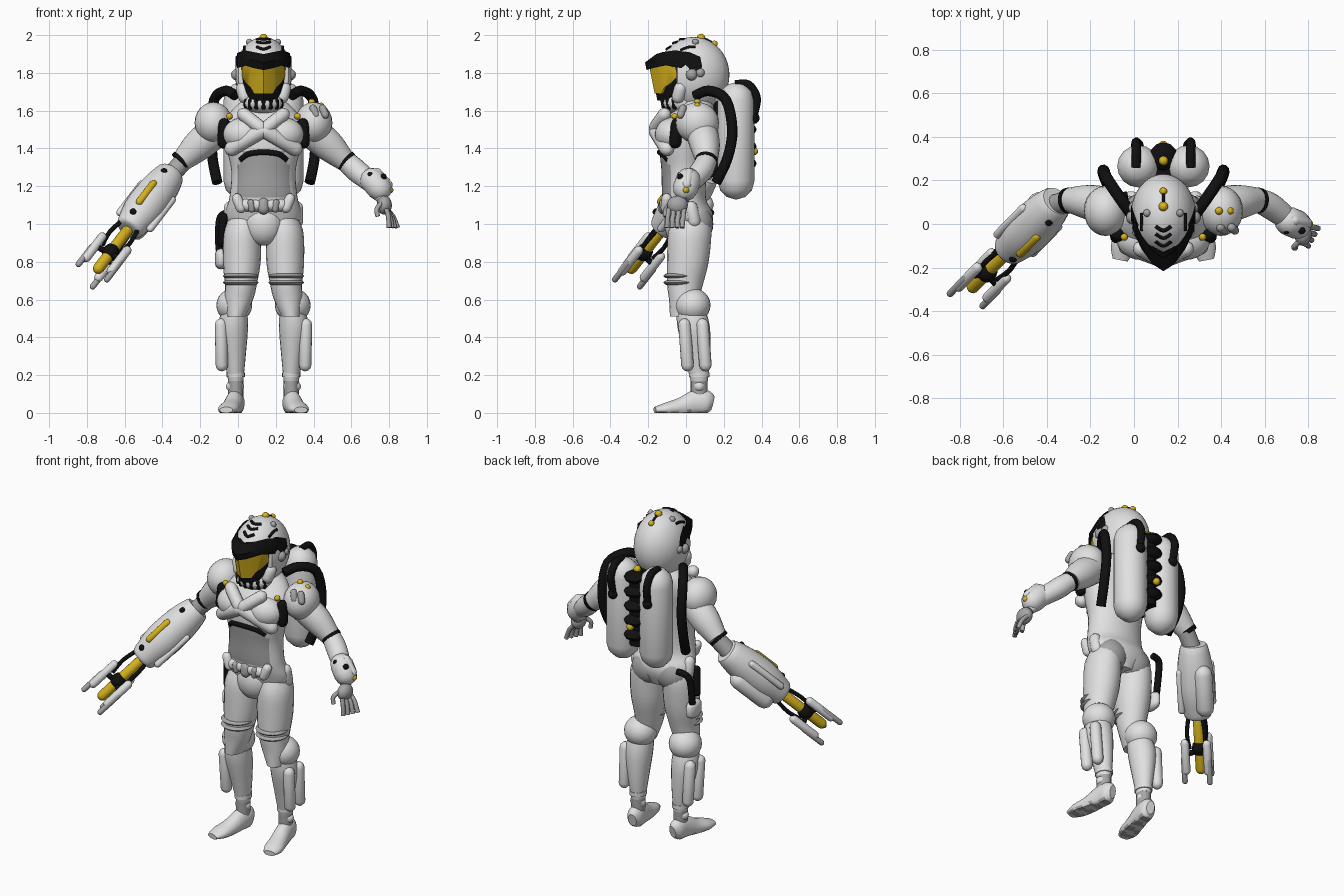
import bpy, bmesh, math
from mathutils import Vector

if "Cube" in bpy.data.objects:
    bpy.data.objects.remove(bpy.data.objects["Cube"])

C = 0.135  # x of the body's centre line
parts = []


def material(name, rgb):
    m = bpy.data.materials.new(name)
    m.use_nodes = True
    m.diffuse_color = (*rgb, 1)
    m.node_tree.nodes["Principled BSDF"].inputs["Base Color"].default_value = (*rgb, 1)
    return m


WHITE = material("white armour", (.75, .75, .75))
GREY = material("grey joints", (.38, .38, .38))
BLACK = material("black rubber", (.005, .005, .005))
GOLD = material("gold", (.68, .45, .012))


def finish(name, bm, *mats):
    bmesh.ops.recalc_face_normals(bm, faces=bm.faces)
    mesh = bpy.data.meshes.new(name)
    bm.to_mesh(mesh)
    bm.free()
    ob = bpy.data.objects.new(name, mesh)
    bpy.context.collection.objects.link(ob)
    for m in mats:
        mesh.materials.append(m)
    parts.append(ob)
    return ob


def ball(name, loc, size, mat, segments=24):
    bm = bmesh.new()
    bmesh.ops.create_uvsphere(bm, u_segments=segments, v_segments=segments // 2, radius=1)
    for v in bm.verts:
        v.co = Vector(loc) + Vector([a * b for a, b in zip(v.co, size)])
    return finish(name, bm, mat)


def dot(name, loc, r, mat):
    return ball(name, loc, (r, r, r), mat, 12)


def smooth_path(rows, steps):
    """Catmull-Rom samples through rows of numbers."""
    rows = [Vector(r) for r in rows]
    out = []
    for i in range(len(rows) - 1):
        a, b, c, d = rows[max(i - 1, 0)], rows[i], rows[i + 1], rows[min(i + 2, len(rows) - 1)]
        for k in range(steps):
            t = k / steps
            out.append(b + (c - a) * t / 2 + (a * 2 - b * 5 + c * 4 - d) * t * t / 2
                       + (b * 3 - a - c * 3 + d) * t ** 3 / 2)
    return out + [rows[-1]]


def loft(name, rows, *mats, level=False, steps=4, sides=20):
    """Skin rings (x, y, z, ra, rb); level rings stay horizontal."""
    rings = smooth_path(rows, steps)
    bm = bmesh.new()
    u, last = Vector((1, 0, 0)), None
    for i, r in enumerate(rings):
        v = Vector((0, 1, 0))
        if not level:
            ahead = Vector(rings[min(i + 1, len(rings) - 1)][:3])
            axis = (ahead - Vector(rings[max(i - 1, 0)][:3])).normalized()
            if i == 0 and abs(axis.x) > .9:
                u = Vector((0, 1, 0))
            u = (u - axis * u.dot(axis)).normalized()
            v = axis.cross(u)
        ring = []
        for k in range(sides):
            a = math.tau * k / sides
            ring.append(bm.verts.new(Vector(r[:3]) + u * r[3] * math.cos(a) + v * r[4] * math.sin(a)))
        if last:
            for k in range(sides):
                j = (k + 1) % sides
                bm.faces.new((last[k], last[j], ring[j], ring[k]))
        else:
            bm.faces.new(ring[::-1])
        last = ring
    bm.faces.new(last)
    return finish(name, bm, *mats)


def hose(name, pts, r, mat=BLACK):
    return loft(name, [(*p, r, r) for p in pts], mat, sides=10)


def pod(name, a, b, r, mat=WHITE, flat=1):
    """Round-ended bar from a to b."""
    a, b = Vector(a), Vector(b)
    d = (b - a).normalized()
    angles = [math.radians(x) for x in (3, 30, 60, 90)]
    ends = [(a + d * r * (1 - math.cos(t)), math.sin(t) * r) for t in angles]
    ends += [(b - d * r * (1 - math.cos(t)), math.sin(t) * r) for t in reversed(angles)]
    return loft(name, [(*p, q, q * flat) for p, q in ends], mat, steps=1, sides=16)


# Torso with a grey belly panel
torso = loft("torso", [(C, y, z, rx, ry) for z, y, rx, ry in (
    (.93, .03, .08, .08), (1.0, .03, .18, .11), (1.06, .02, .2, .12), (1.14, -.01, .18, .115),
    (1.28, -.01, .17, .12), (1.42, -.01, .2, .13), (1.53, .01, .21, .13), (1.62, .05, .15, .1),
    (1.67, .05, .08, .08))], WHITE, GREY, level=True, sides=40)
for f in torso.data.polygons:
    p = f.center
    if f.normal.y < -.3 and 1.15 < p.z < 1.39 - 2 * (p.x - C) ** 2 and abs(p.x - C) < .135:
        f.material_index = 1
hose("rib_trim", [(C + x, y, z) for x, y, z in (
    (-.12, -.095, 1.34), (-.08, -.125, 1.37), (0, -.14, 1.38), (.08, -.125, 1.37), (.12, -.095, 1.34))], .015)
loft("neck", [(C, .04, 1.6, .09, .09), (C, .03, 1.7, .09, .1)], BLACK)
ball("groin_plate", (C, -.03, 1.0), (.105, .085, .115), WHITE)
pod("belt_buckle", (C, -.11, 1.14), (C, -.12, 1.05), .03, GREY)
pod("belt_front", (C - .13, -.1, 1.1), (C + .13, -.1, 1.1), .033)

# Helmet, flattened where the face fits
HELM, SIZE = Vector((C, .04, 1.79)), Vector((.15, .19, .2))


def on_helmet(dx, y):
    h = 1 - (dx / SIZE.x) ** 2 - ((y - HELM.y) / SIZE.y) ** 2
    return (C + dx, y, HELM.z + SIZE.z * math.sqrt(max(h, 0)))


def curved_plate(name, columns, lift, sweep, mat):
    """Face plate from columns (dx, low z, high z), bowed around the head."""
    bm = bmesh.new()
    rows = [(-dx, lo, hi) for dx, lo, hi in columns[:0:-1]] + columns
    pairs = [[bm.verts.new((C + x, -.195 - lift + .35 * abs(x) + 7 * x * x + (1.87 - z) * .2, z))
              for z in (lo, hi)] for x, lo, hi in rows]
    faces = [bm.faces.new((a[0], b[0], b[1], a[1])) for a, b in zip(pairs, pairs[1:])]
    back = bmesh.ops.extrude_face_region(bm, geom=faces, use_keep_orig=True)["geom"]
    bmesh.ops.translate(bm, vec=sweep, verts=[g for g in back if isinstance(g, bmesh.types.BMVert)])
    return finish(name, bm, mat)


dome = ball("helmet_dome", HELM, SIZE, WHITE, 40)
for v in dome.data.vertices:
    if v.co.z < 1.87:
        v.co.y = max(v.co.y, -.05)
curved_plate("visor_frame", [(0, 1.655, 1.86), (.04, 1.655, 1.865), (.075, 1.665, 1.87), (.1, 1.71, 1.875),
                             (.125, 1.75, 1.87), (.148, 1.79, 1.845)], 0, (0, .06, .04), BLACK)
curved_plate("visor_brim", [(0, 1.815, 1.855), (.05, 1.825, 1.865), (.1, 1.84, 1.875), (.14, 1.825, 1.86)],
             .025, (0, .06, .045), BLACK)
curved_plate("visor", [(0, 1.69, 1.825), (.05, 1.69, 1.83), (.07, 1.725, 1.835), (.095, 1.75, 1.84),
                       (.113, 1.78, 1.83)], .007, (0, .009, 0), GOLD)
ball("jaw", (C, -.03, 1.64), (.11, .1, .06), WHITE)
for i in range(7):
    a = math.radians(-66 + 22 * i)
    x, y = C + .1 * math.sin(a), -.03 - .095 * math.cos(a)
    pod("jaw_vent", (x, y, 1.665), (x, y + .01, 1.605), .012, BLACK)
for i in range(3):
    y = -.1 + .035 * i
    hose("helmet_chevron", [on_helmet(-.035, y + .02), on_helmet(0, y), on_helmet(.035, y + .02)], .009)
hose("crest_line", [on_helmet(0, y) for y in (.08, .11, .15)], .007)
dot("crest_button", on_helmet(0, .08), .022, GOLD)
dot("crest_light", on_helmet(0, .15), .018, GOLD)

# Parts that appear on both sides
for s, side in ((-1, "right_"), (1, "left_")):
    def at(dx, y, z, s=s):
        return (C + s * dx, y, z)

    # Head and chest
    pod(side + "cheek", at(.12, -.02, 1.75), at(.09, -.05, 1.64), .035)
    dot(side + "ear_disc", at(.14, .03, 1.79), .032, GREY)
    dot(side + "ear_light", at(.135, .075, 1.8), .026, GREY)
    dot(side + "helmet_knob", on_helmet(s * .075, .05), .018, GREY)
    hose(side + "brow_strip", [on_helmet(s * .1, y) for y in (-.03, .01, .05)], .008)
    for z in (1.66, 1.69, 1.72):
        hose(side + "neck_rib", [at(.02, .18, z), at(.07, .16, z)], .011, GREY)
    ball(side + "chest_plate", at(.1, -.07, 1.475), (.115, .095, .09), WHITE)
    pod(side + "chest_strap", at(.13, -.1, 1.6), at(-.01, -.175, 1.49), .036)
    pod(side + "lower_strap", at(-.02, -.17, 1.51), at(.2, -.09, 1.38), .04)
    pod(side + "armpit_strap", at(.205, -.045, 1.56), at(.215, -.06, 1.4), .032, BLACK)
    dot(side + "collar_light", at(.18, -.06, 1.57), .017, GOLD)
    pod(side + "belt_pouch", at(.15, -.1, 1.16), at(.11, -.11, 1.06), .027)
    pod(side + "belt_clip", at(.07, -.125, 1.13), at(.06, -.12, 1.06), .018, GREY)
    pod(side + "hip_guard", at(.175, .02, 1.12), at(.175, .05, .98), .035)
    ball(side + "buttock", at(.085, .06, 1.0), (.1, .085, .1), GREY)

    # Shoulder and upper arm
    ball(side + "pauldron", at(.265, .06, 1.535), (.1, .115, .11), WHITE)
    loft(side + "upper_arm", [(*at(.24, .08, 1.5), .085, .085), (*at(.34, .1, 1.42), .085, .08),
                              (*at(.43, .11, 1.335), .058, .058)], WHITE)
    loft(side + "elbow_band", [(*at(.43, .108, 1.34), .06, .06), (*at(.445, .106, 1.326), .058, .058)], BLACK)

    # Backpack tanks and hoses
    pod(side + "tank", at(.115, .265, 1.13), at(.115, .265, 1.75), .097)
    hose(side + "tank_hose", [at(.125, .26, 1.74), at(.125, .33, 1.74), at(.125, .375, 1.67),
                              at(.12, .36, 1.58)], .022)
    dot(side + "hose_plug", at(.12, .36, 1.56), .03, BLACK)
    hose(side + "air_hose", [at(.15, .05, 1.68), at(.2, .12, 1.705), at(.26, .21, 1.66), at(.275, .245, 1.5),
                             at(.27, .22, 1.35), at(.245, .16, 1.22)], .028)

    # Leg
    loft(side + "thigh", [(*at(dx, y, z), rx, ry) for z, dx, y, rx, ry in (
        (1.03, .1, .03, .085, .1), (.95, .112, .02, .1, .115), (.8, .115, .01, .1, .11),
        (.68, .12, -.005, .085, .095), (.6, .13, -.01, .075, .08), (.51, .145, -.01, .05, .075))],
        WHITE, level=True)
    for z in (.69, .725):
        loft(side + "thigh_band", [(*at(.12, -.025, z + h), r, r) for h, r in (
            (-.012, .08), (0, .095), (.012, .08))], GREY, level=True, steps=2)
    ball(side + "knee", at(.155, .035, .57), (.095, .095, .09), WHITE)
    loft(side + "shin", [(*at(dx, y, z), rx, ry) for z, dx, y, rx, ry in (
        (.58, .15, .02, .06, .07), (.46, .16, .04, .078, .086), (.3, .152, .06, .058, .068),
        (.17, .147, .07, .04, .046))], WHITE, level=True)
    for y in (-.01, .085):
        pod(side + "calf_pod", at(.225, y, .5), at(.22, y + .02, .22), .033)
    loft(side + "ankle", [(*at(.147, .07, z), .04, .045) for z in (.08, .18)], GREY, level=True)
    ball(side + "ankle_disc", at(.15, .07, .14), (.048, .035, .035), WHITE)
    loft(side + "boot_cuff", [(*at(.147, .07, z), .048, .055) for z in (.19, .215)], WHITE, level=True)
    foot = loft(side + "boot", [(*at(dx, y, z), rx, rz) for dx, y, z, rx, rz in (
        (.14, .14, .05, .025, .04), (.145, .11, .055, .045, .065), (.152, .05, .05, .048, .07),
        (.168, -.03, .03, .052, .05), (.187, -.11, .02, .055, .033), (.198, -.165, .015, .035, .016))],
        WHITE, GREY)
    for v in foot.data.vertices:
        v.co.z = max(v.co.z, 0)
    for f in foot.data.polygons:
        # grey tread bars under the sole
        f.material_index = int(f.center.z < .012 and math.sin(f.center.y * 90) > -.3)

# Backpack core
loft("pack_core", [(C, .23, z, .07, .1) for z in (1.25, 1.68)], BLACK, level=True)
for i in range(5):
    ball("pack_rib", (C, .31, 1.32 + .09 * i), (.065, .065, .035), BLACK, 12)
dot("pack_light", (C, .36, 1.385), .022, GOLD)
dot("pack_top_light", (C, .29, 1.72), .022, GOLD)

# Left shoulder buttons, forearm and hand
for x, z in ((.39, 1.645), (.44, 1.625)):
    dot("shoulder_button", (x, .06, z), .018, GOLD)
for x in (.39, .44):
    pod("shoulder_bar", (x, -.01, 1.63), (x + .03, -.035, 1.56), .02, GREY)
loft("left_forearm", [(.57, .11, 1.335, .055, .055), (.63, .08, 1.28, .06, .06),
                      (.71, .02, 1.21, .05, .05), (.765, -.02, 1.13, .03, .035)], WHITE)
pod("gauntlet", (.67, .03, 1.28), (.79, -.02, 1.14), .067)
for x, z in ((.7, 1.26), (.77, 1.25), (.78, 1.21)):
    dot("gauntlet_stud", (x, -.03, z), .017, BLACK)
pod("gauntlet_edge", (.72, .02, 1.29), (.81, 0, 1.19), .025)
dot("gauntlet_button", (.805, 0, 1.18), .018, GOLD)
ball("palm", (.775, -.045, 1.1), (.04, .055, .05), GREY)
for i in range(4):
    y = -.01 - .027 * i
    hose("finger", [(.785, y, 1.08), (.82 - .008 * i, y - .005, 1.04), (.845 - .015 * i, y - .01, .98)], .013, GREY)
hose("thumb", [(.76, -.08, 1.11), (.735, -.105, 1.08), (.74, -.11, 1.04)], .013, GREY)

# Arm cannon along one slanting axis
START, RUN = Vector((-.36, .10, 1.26)), Vector((-.39, -.40, -.51))


def along(t, off=(0, 0, 0), k=1):
    return START + RUN * t + Vector(off) * k


loft("right_forearm", [(*p, .05, .05) for p in ((-.29, .11, 1.33), along(.05))], GREY)
loft("cannon_body", [(*along(t), r, r) for t, r in (
    (-.01, .06), (0, .078), (.15, .1), (.35, .105), (.5, .085), (.56, .07), (.57, .04))], WHITE, steps=3)
TOP, OUT = Vector((0, -.7, .7)), Vector((-.72, .38, .38)).normalized()
pod("cannon_stripe", along(.2, TOP, .098), along(.44, TOP, .098), .02, GOLD)
for t in (.08, .5):
    dot("cannon_stud", along(t, TOP, .085), .018, BLACK)
pod("cannon_side_pod", along(.12, (0, .75, -.65), .095), along(.52, (0, .75, -.65), .095), .052)
for k in (-.1, .1):
    pod("cannon_rail", along(.15, OUT, k), along(.5, OUT, k), .02, WHITE)
pod("cannon_barrel", along(.54), along(1.01), .03, GOLD)
pod("barrel_collar", along(.74), along(.87), .045, BLACK)
for off in ((-.06, 0, .05), (.06, -.045, -.015), (0, .06, -.045)):
    hose("prong_rod", [along(.54, off, .7), along(.68, off, .9), along(.8, off, .75)], .012)
    pod("prong_arm", along(.82), along(.84, off), .016, BLACK)
    pod("prong", along(.72, off, 1.1), along(1.0, off, 1.1), .024, WHITE)
    pod("prong_tip", along(.85, off, 1.25), along(1.07, off, 1.25), .016, GREY)

# Right hip holster
hose("holster_hose", [(-.03, .13, 1.06), (-.08, .12, 1.05), (-.1, .1, 1.0), (-.1, .08, .86)], .02)
pod("holster_strap", (-.075, 0, 1.06), (-.09, .02, .88), .022, BLACK)
pod("holster_box", (-.09, .05, .87), (-.09, .05, .76), .032, WHITE, 2)

bpy.ops.object.select_all(action='DESELECT')
for ob in parts:
    ob.select_set(True)
bpy.context.view_layer.objects.active = parts[0]
bpy.ops.object.shade_smooth_by_angle(angle=math.radians(40))
